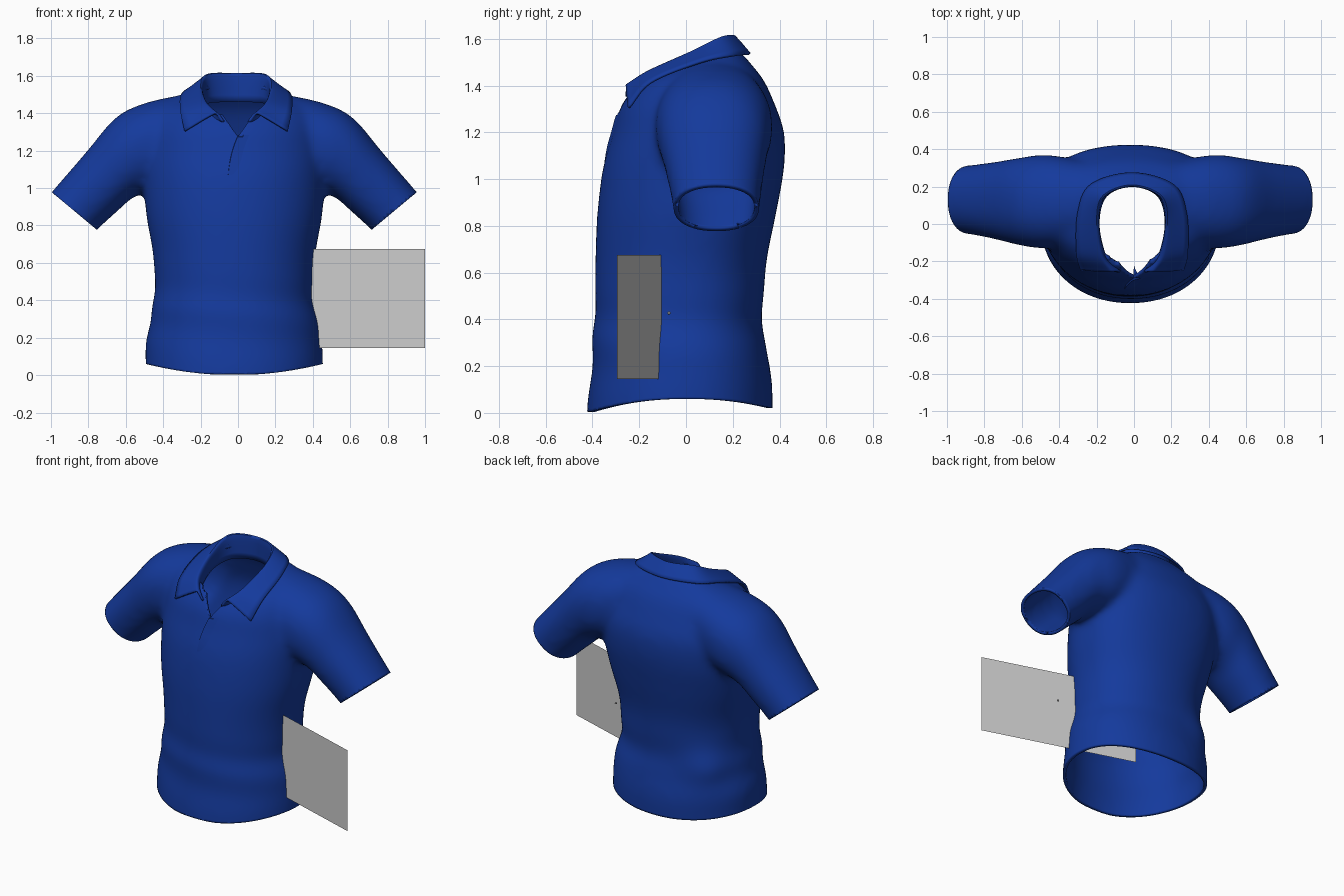
import bpy, bmesh, math
from mathutils import Vector
from mathutils.bvhtree import BVHTree

if "Cube" in bpy.data.objects:
    bpy.data.objects.remove(bpy.data.objects["Cube"])

blue = bpy.data.materials.new("blue_fabric")
blue.diffuse_color = (0.007, 0.042, 0.335, 1)
blue.use_nodes = True
blue.node_tree.nodes["Principled BSDF"].inputs["Base Color"].default_value = blue.diffuse_color


def spline(pts, k):
    """Catmull-Rom through equal-length tuples, k steps per span."""
    pts = [Vector(p) for p in pts]
    p = [pts[0] * 2 - pts[1]] + pts + [pts[-1] * 2 - pts[-2]]
    out = []
    for i in range(1, len(p) - 2):
        a, b, c, d = p[i - 1:i + 3]
        for j in range(k):
            t = j / k
            out.append(0.5 * (2 * b + (c - a) * t + (2 * a - 5 * b + 4 * c - d) * t**2
                              + (3 * b - a - 3 * c + d) * t**3))
    return out + [pts[-1]]


def add_rows(bm, rows, closed=False):
    """Skin rows of points; closed rows become a capped tube."""
    vs = [[bm.verts.new(p) for p in r] for r in rows]
    n = len(rows[0])
    for a, b in zip(vs, vs[1:]):
        for i in range(n if closed else n - 1):
            j = (i + 1) % n
            bm.faces.new((a[i], a[j], b[j], b[i]))
    if closed:
        bm.faces.new(vs[0][::-1])
        bm.faces.new(vs[-1])


def make_object(name, bm, mat=None, recalc=True):
    if recalc:
        bmesh.ops.recalc_face_normals(bm, faces=bm.faces)
    me = bpy.data.meshes.new(name)
    bm.to_mesh(me)
    bm.free()
    ob = bpy.data.objects.new(name, me)
    bpy.context.collection.objects.link(ob)
    if mat:
        me.materials.clear()
        me.materials.append(mat)
    return ob


def finish(ob, thickness, offset):
    if thickness:
        m = ob.modifiers.new("cloth_thickness", 'SOLIDIFY')
        m.thickness, m.offset = thickness, offset
    for o in bpy.context.selected_objects:
        o.select_set(False)
    ob.select_set(True)
    bpy.context.view_layer.objects.active = ob
    bpy.ops.object.shade_smooth_by_angle(angle=math.radians(50))


CX = -0.02
N = 48
ANG = [2 * math.pi * i / N for i in range(N)]


def sup(v, e=0.9):
    return math.copysign(abs(v)**e, v)


# Torso volume: z, half width, front y, back y (the upper back is squarer)
torso = [(-0.2, .475, -.425, .37), (.05, .475, -.425, .37), (.20, .47, -.405, .365),
         (.34, .44, -.395, .325), (.45, .425, -.39, .33), (.65, .435, -.388, .345),
         (.85, .47, -.38, .385), (1.05, .485, -.355, .42), (1.2, .485, -.312, .42),
         (1.32, .46, -.275, .38), (1.42, .42, -.19, .335), (1.485, .31, -.06, .285),
         (1.55, .17, .02, .23)]


def torso_y(a, z, f, b):
    s = math.sin(a)
    e = (.67 if z > 1 else .85 - .18 * max(0, z - .6) / .4) if s > 0 else 1.03
    return (f + b) / 2 + (b - f) / 2 * sup(s, e)


bm = bmesh.new()
add_rows(bm, [[(CX + w * sup(math.cos(a), .94), torso_y(a, z, f, b), z) for a in ANG]
              for z, w, f, b in spline(torso, 4)], True)

# Sleeve volumes: top x, top z, bottom x, bottom z, front y, back y
sleeve = [(.22, 1.51, .22, 1.08, -.09, .33), (.46, 1.46, .42, 1.0, -.13, .37),
          (.63, 1.38, .54, .95, -.115, .355), (.79, 1.195, .62, .88, -.085, .335),
          (.98, .975, .735, .775, -.055, .315), (1.14, .79, .89, .62, -.05, .31)]
for s in (-1, 1):
    rows = []
    for tx, tz, bx, bz, f, b in spline(sleeve, 5):
        rows.append([(CX + s * ((tx + bx) / 2 + (tx - bx) / 2 * sup(math.cos(a))),
                      (f + b) / 2 + (b - f) / 2 * sup(math.sin(a)),
                      (tz + bz) / 2 + (tz - bz) / 2 * sup(math.cos(a))) for a in ANG])
    add_rows(bm, rows, True)
volume = make_object("shirt_volume", bm)

# Blend the volumes into one skin
r = volume.modifiers.new("merge", 'REMESH')
r.mode, r.voxel_size = 'VOXEL', 0.02
sm = volume.modifiers.new("soften", 'SMOOTH')
sm.factor, sm.iterations = 0.5, 18
dg = bpy.context.evaluated_depsgraph_get()
bm = bmesh.new()
bm.from_object(volume, dg)
bpy.data.objects.remove(volume)


def cut(co, no, test, clear=True):
    fs = [f for f in bm.faces if test(f.calc_center_median())]
    geom = set(fs)
    for f in fs:
        geom.update(f.edges)
        geom.update(f.verts)
    bmesh.ops.bisect_plane(bm, geom=list(geom), plane_co=co, plane_no=no, clear_outer=clear)


V0, VS = 1.275, .7   # bottom and slope of the front V

# Open the hem, the cuffs and the front V
cut((0, 0, .06), (0, 0, -1), lambda c: c.z < .3)
for s in (-1, 1):
    cut((CX + s * .972, 0, .975), (s * .2, 0, -.24), lambda c: s * (c.x - CX) > .56 and c.z < 1.3)
    cut((0, 0, V0), (1, 0, -s * VS), lambda c: abs(c.x) < .16 and c.y < -.1 and c.z > 1.2, False)


def neck(c):
    return ((c.x + .01) / .2)**2 + ((c.y + .03) / (.25 if c.y > -.03 else .2))**2


# Neck hole, with its rim snapped to an oval
hole = [f for f in bm.faces for c in [f.calc_center_median()] if c.z > 1.2 and
        (neck(c) < 1 or (c.y < -.1 and abs(c.x) < VS * (c.z - V0)))]
bmesh.ops.delete(bm, geom=hole, context='FACES')
for v in bm.verts:
    if (v.is_boundary and v.co.z > 1.25 and neck(v.co) < 1.5
            and (v.co.y > 0 or abs(v.co.x) > VS * (v.co.z - V0) + .004)):
        k = neck(v.co)**-.5
        v.co.x = (v.co.x + .01) * k - .01
        v.co.y = (v.co.y + .03) * k - .03

# Wavy hem and loose folds around the waist
for v in bm.verts:
    x, y, z = v.co
    if z < .3:
        v.co.z -= (.055 if y < 0 else .05) * min(1, abs(y) / .41)**2.2 * min(1, (.3 - z) / .24)
    if z < .9 and abs(x) < .56:
        out = Vector((x - CX, y, 0)).normalized()
        bump = .035 * math.exp(-((x + .3)**2 + (y - .24)**2 + (z - .35)**2) / .016)
        fold = .005 * math.sin(24 * z + 3 * x) * math.exp(-((z - .32) / .16)**2)
        v.co += out * (bump + fold)
bm.normal_update()
tree = BVHTree.FromBMesh(bm)
shirt = make_object("shirt_body", bm, blue, False)
finish(shirt, 0.02, -1)

# Placket flap: one raised edge on the chest that fades out at the end
rows = []
for x, z in spline([(.0, 1.285), (-.025, 1.22), (-.045, 1.14), (-.06, 1.02)], 6):
    row = []
    fade = max(0, min(1, (z - 1.03) / .12))
    for dx, lift in ((0, 0), (.002, .012), (.03, .008), (.06, .003), (.1, 0)):
        hit = tree.ray_cast(Vector((x + dx, -2, z)), Vector((0, 1, 0)))[0]
        y = max(-.45, min(hit.y if hit else -.27, -.22))
        row.append((x + dx, y - lift * fade + .003, z))
    rows.append(row)
bm = bmesh.new()
add_rows(bm, rows)
finish(make_object("placket", bm, blue), 0, 0)

# Collar: neckline, fold and outer edge, from the front point to the back
base = [(.065, -.255, 1.355), (.14, -.18, 1.37), (.18, 0, 1.43), (.14, .15, 1.455), (0, .205, 1.46)]
fold = [(.10, -.255, 1.395), (.16, -.16, 1.45), (.185, .02, 1.53), (.15, .15, 1.592), (0, .205, 1.597)]
edge = [(.275, -.245, 1.305), (.297, -.15, 1.415), (.29, .06, 1.50), (.22, .21, 1.53), (0, .272, 1.535)]
lip = [Vector(f).lerp(Vector(e), .2) + Vector((0, 0, .012)) for f, e in zip(fold, edge)]


def full(half):
    left = [(-p[0], p[1], p[2]) for p in half[:-1]]
    return [Vector(p) + Vector((-.01, 0, 0)) for p in left + [half[-1]] + list(half[:-1])[::-1]]


lines = [spline(full(h), 8) for h in (base, fold, lip, edge)]
bm = bmesh.new()
add_rows(bm, [spline(c, 4) for c in zip(*lines)])
finish(make_object("collar", bm, blue), 0.012, 0)

# Flat grey panel passing through the side, and a tiny bead behind it
bm = bmesh.new()
add_rows(bm, [[(0, .02, z), (1, -.295, z)] for z in (.145, .675)])
make_object("side_panel", bm)
bm = bmesh.new()
bmesh.ops.create_icosphere(bm, subdivisions=1, radius=.008)
bmesh.ops.translate(bm, verts=bm.verts, vec=(.56, -.073, .427))
make_object("small_bead", bm)
